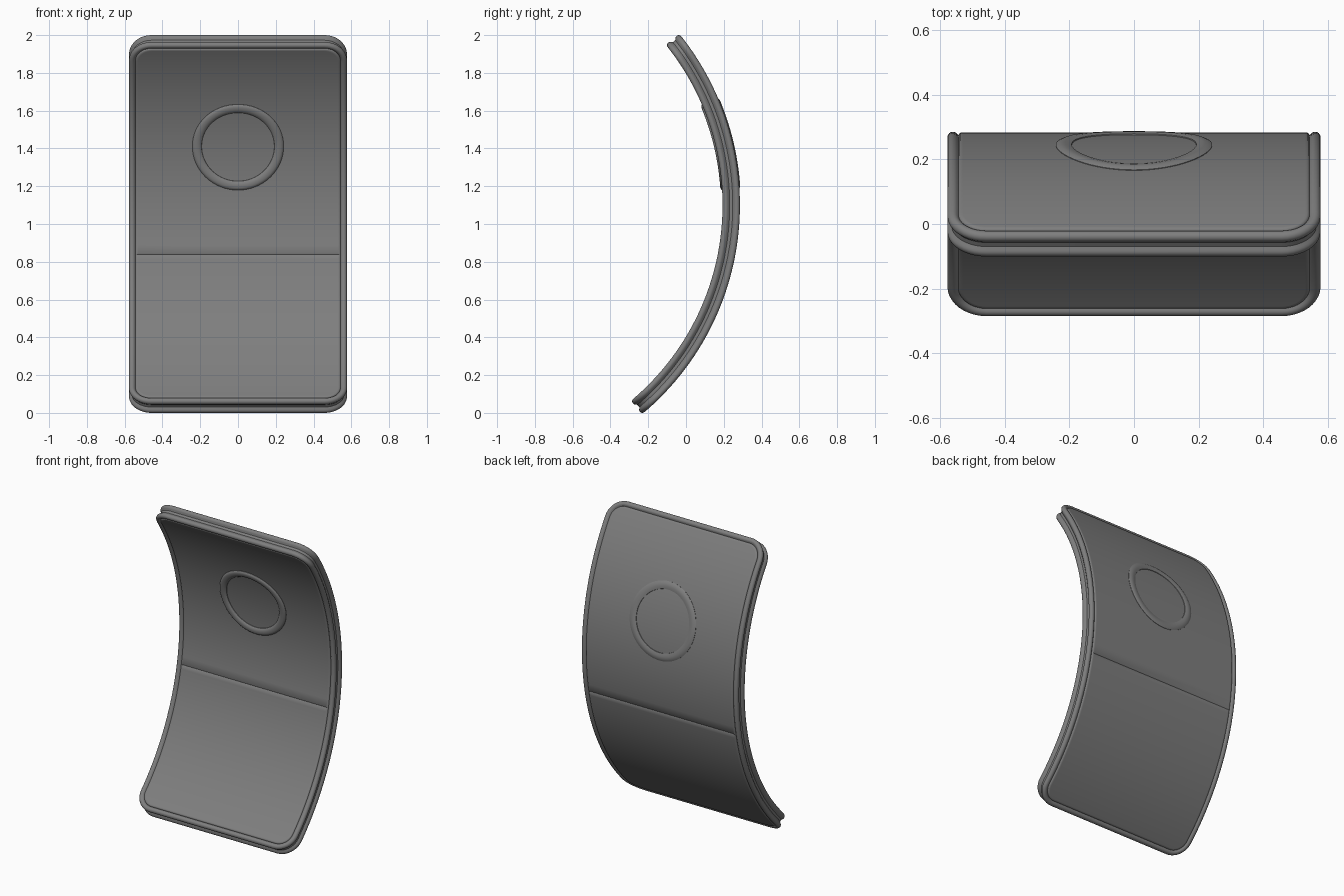
import bpy, bmesh, math

cube = bpy.data.objects.get("Cube")
if cube:
    bpy.data.objects.remove(cube)

HALF_W, HALF_L, CORNER = 0.577, 1.086, 0.12   # flat sheet before bending
RADIUS, TILT = 1.395, math.radians(-5.59)     # bend of the sheet
CENTRE_Y, CENTRE_Z = -1.1555, 1.1
SEAM, BOSS = -0.134, 0.46                     # positions along the sheet

grey = bpy.data.materials.new("dark_grey")
grey.use_nodes = True
grey.diffuse_color = (0.21, 0.21, 0.21, 1)
grey.node_tree.nodes["Principled BSDF"].inputs["Base Color"].default_value = grey.diffuse_color


def bend(x, s, h):
    """Wrap a point of the flat sheet round a horizontal cylinder."""
    a, r = s / RADIUS + TILT, RADIUS + h
    return (x, CENTRE_Y + r * math.cos(a), CENTRE_Z + r * math.sin(a))


# Rows along the straight sides, with three close rows for the seam
straight = HALF_L - CORNER
rows = [straight * (i / 24 - 1) for i in range(49)]
rows = [s for s in rows if abs(s - SEAM) > 0.015]
rows = sorted(rows + [SEAM - 0.004, SEAM, SEAM + 0.004])


def outline(inset):
    """Rounded rectangle: right side from bottom to top, then the left side back."""
    r, cx = CORNER - inset, HALF_W - CORNER
    arc = [(cx + r * math.cos(a), r * math.sin(a))
           for a in (math.pi / 2 * i / 10 for i in range(11))]
    right = [(x, -straight - s) for x, s in reversed(arc)]
    right += [(cx + r, s) for s in rows[1:-1]]
    right += [(x, straight + s) for x, s in arc]
    return right + [(-x, s) for x, s in reversed(right)]


def skin(bm, loops, closed):
    """Join neighbouring loops with quads."""
    n = len(loops[0])
    for k in range(len(loops) if closed else len(loops) - 1):
        a, b = loops[k], loops[(k + 1) % len(loops)]
        for i in range(n):
            j = (i + 1) % n
            bm.faces.new((a[i], a[j], b[j], b[i]))


def finish(bm, name):
    bmesh.ops.recalc_face_normals(bm, faces=bm.faces)
    mesh = bpy.data.meshes.new(name)
    bm.to_mesh(mesh)
    bm.free()
    mesh.materials.append(grey)
    obj = bpy.data.objects.new(name, mesh)
    bpy.context.collection.objects.link(obj)
    bpy.ops.object.select_all(action='DESELECT')
    obj.select_set(True)
    bpy.context.view_layer.objects.active = obj
    bpy.ops.object.shade_smooth_by_angle(angle=math.radians(35))


# Rim: a front and a back bead with a groove between them
bead, depth = 0.017, 0.029
half = [(bead - bead * math.cos(a), depth + bead * math.sin(a))
        for a in (math.radians(d) for d in range(-50, 151, 20))]
half = [(0.013, 0.008)] + half + [(0.040, 0.030)]
section = [(d, -h) for d, h in reversed(half)] + half
bm = bmesh.new()
skin(bm, [[bm.verts.new(bend(x, s, h)) for x, s in outline(d)] for d, h in section], True)
finish(bm, "rim")

# Panel: slightly rounded edges, a fine seam across both faces
edge = [(0.033, 0.034), (0.036, 0.040), (0.041, 0.043), (0.048, 0.043)]
section = [(d, -h) for d, h in reversed(edge)] + edge
bm = bmesh.new()
loops = []
for k, (d, h) in enumerate(section):
    is_face = k in (0, len(section) - 1)
    loops.append([bm.verts.new(bend(x, s, h * 0.9 if is_face and abs(s - SEAM) < 0.001 else h))
                  for x, s in outline(d)])
skin(bm, loops, False)
for cap in (loops[0], loops[-1]):
    n = len(cap)
    for i in range(n // 2 - 1):
        bm.faces.new((cap[i], cap[i + 1], cap[n - 2 - i], cap[n - 1 - i]))
finish(bm, "panel")

# Raised ring on each face
for name, side, peak in (("front_ring", -1, 0.055), ("back_ring", 1, 0.051)):
    profile = [(0.242, 0.030), (0.242, 0.045), (0.237, peak - 0.004), (0.228, peak),
               (0.212, peak), (0.200, peak - 0.003), (0.193, 0.046), (0.190, 0.030)]
    bm = bmesh.new()
    angles = [math.tau * i / 64 for i in range(64)]
    skin(bm, [[bm.verts.new(bend(r * math.cos(a), BOSS + r * math.sin(a), side * h))
               for a in angles] for r, h in profile], True)
    finish(bm, name)
